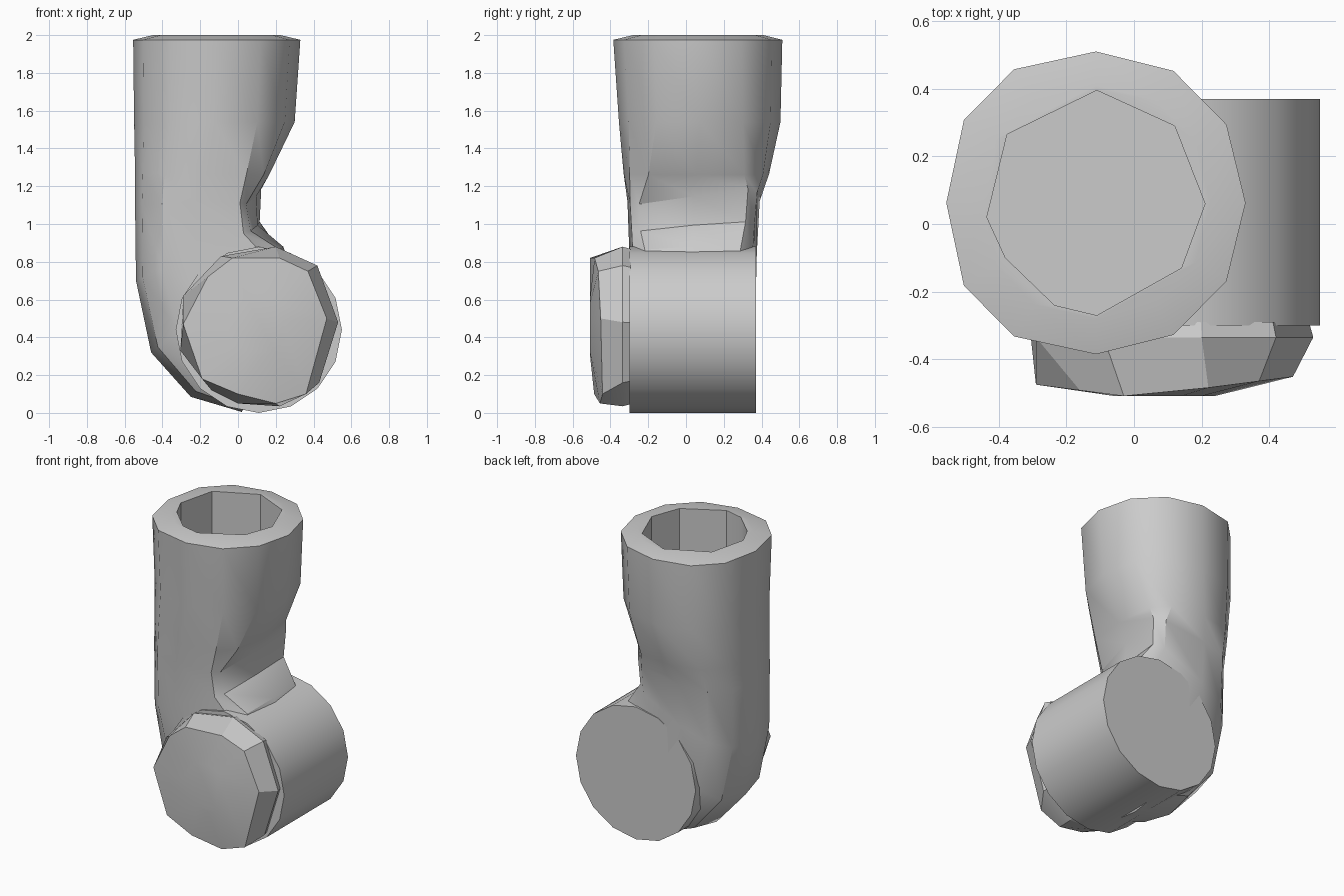
import bpy, bmesh, math
from mathutils import Vector

cube = bpy.data.objects.get("Cube")
if cube:
    bpy.data.objects.remove(cube, do_unlink=True)

grey = bpy.data.materials.new("plain grey")
grey.use_nodes = True
grey.diffuse_color = (0.6, 0.6, 0.6, 1)
grey.node_tree.nodes["Principled BSDF"].inputs["Base Color"].default_value = (0.6, 0.6, 0.6, 1)


def loft(name, rings):
    """Skin a closed solid over rings that share one point count."""
    bm = bmesh.new()
    loops = [[bm.verts.new(p) for p in ring] for ring in rings]
    n = len(loops[0])
    for a, b in zip(loops, loops[1:]):
        for i in range(n):
            j = (i + 1) % n
            bm.faces.new((a[i], a[j], b[j], b[i]))
    bm.faces.new(loops[0][::-1])
    bm.faces.new(loops[-1])
    bmesh.ops.recalc_face_normals(bm, faces=bm.faces)
    mesh = bpy.data.meshes.new(name)
    bm.to_mesh(mesh)
    bm.free()
    mesh.materials.append(grey)
    obj = bpy.data.objects.new(name, mesh)
    bpy.context.collection.objects.link(obj)
    return obj


def smooth(obj, degrees):
    bpy.ops.object.select_all(action="DESELECT")
    obj.select_set(True)
    bpy.context.view_layer.objects.active = obj
    bpy.ops.object.shade_smooth_by_angle(angle=math.radians(degrees))


def power(v, e):
    return math.copysign(abs(v) ** e, v)


def elbow_ring(outer, inner, y0, y1, box_outer, box_inner, skew=0, n=12):
    """Section spanning two outline points; lower box values square off a side,
    skew slants the inner side."""
    l, r = Vector((outer[0], 0, outer[1])), Vector((inner[0], 0, inner[1]))
    mid, half = (l + r) / 2, (r - l) / 2
    pts = []
    for i in range(n):
        t = math.tau * i / n
        e = box_inner if math.cos(t) > 0 else box_outer
        p = mid + half * power(math.cos(t), e)
        p.y = (y0 + y1) / 2 + (y1 - y0) / 2 * power(math.sin(t), e)
        lean = skew * p.y * max(0, math.cos(t))
        p.x += lean
        p.z += lean
        pts.append(p)
    return pts


# Upright sleeve with a sloped rim, bending into the lower drum
sections = [
    ((-.45, 2.0), (.225, 2.0), -.28, .41, .9, .95),
    ((-.555, 1.975), (.33, 1.975), -.385, .51, .87, .95),
    ((-.55, 1.54), (.30, 1.54), -.355, .50, .87, .9),
    ((-.545, 1.27), (.165, 1.26), -.33, .44, .85, .6),
    ((-.545, 1.1), (.09, 1.14), -.31, .39, .85, .28, .16),
    ((-.54, .7), (.10, .99), -.30, .375, .82, .28, .1),
    ((-.46, .32), (.24, .88), -.299, .369, .75, .4),
    ((-.25, .085), (.30, .70), -.299, .369, .7, .5),
    ((.02, .005), (.30, .50), -.299, .369, .6, .6),
]
sleeve = loft("elbow_sleeve", [elbow_ring(*s) for s in sections])

# Socket hollowed into the top
hole = [(-.11, .395), (-.375, .265), (-.435, .02), (-.38, -.1), (-.235, -.24),
        (-.11, -.27), (.14, -.13), (.21, .06), (.12, .29)]
cutter = loft("socket_cutter", [[(x, y, z) for x, y in hole] for z in (2.1, 1.52)])
cutter.hide_render = True
cut = sleeve.modifiers.new("socket", "BOOLEAN")
cut.operation, cut.object, cut.solver = "DIFFERENCE", cutter, "EXACT"
bpy.context.view_layer.objects.active = sleeve
bpy.ops.object.modifier_apply(modifier=cut.name)
bpy.data.objects.remove(cutter, do_unlink=True)
smooth(sleeve, 35)

# Horizontal drum
drum_ring = [(.11 + .44 * math.sin(math.tau * i / 16), .44 + .44 * math.cos(math.tau * i / 16))
             for i in range(16)]
drum = loft("joint_drum", [[(x, y, z) for x, z in drum_ring] for y in (-.30, .37)])
smooth(drum, 30)

# Faceted cap on the front of the drum, slightly domed
face = [(-.29, .47), (-.16, .72), (-.03, .82), (.22, .82), (.37, .75),
        (.47, .50), (.36, .10), (.20, .05), (.0, .10), (-.19, .18)]
edge = [(-.305, .33), (-.29, .62), (-.09, .83), (.20, .88), (.42, .78),
        (.53, .48), (.43, .16), (.22, .035), (.0, .05), (-.14, .12)]
crown = [(.09 + (x - .09) * .4, -.508, .47 + (z - .47) * .4) for x, z in face]
front = [(x, -.51 + .13 * max(0, abs(x) - .02) + .14 * max(0, .27 - z), z) for x, z in face]
middle = [(x, -.335, z) for x, z in edge]
back = [(.11 + (x - .11) * .97, -.29, .44 + (z - .44) * .97) for x, z in edge]
cap = loft("joint_cap", [crown, front, middle, back])
smooth(cap, 25)
